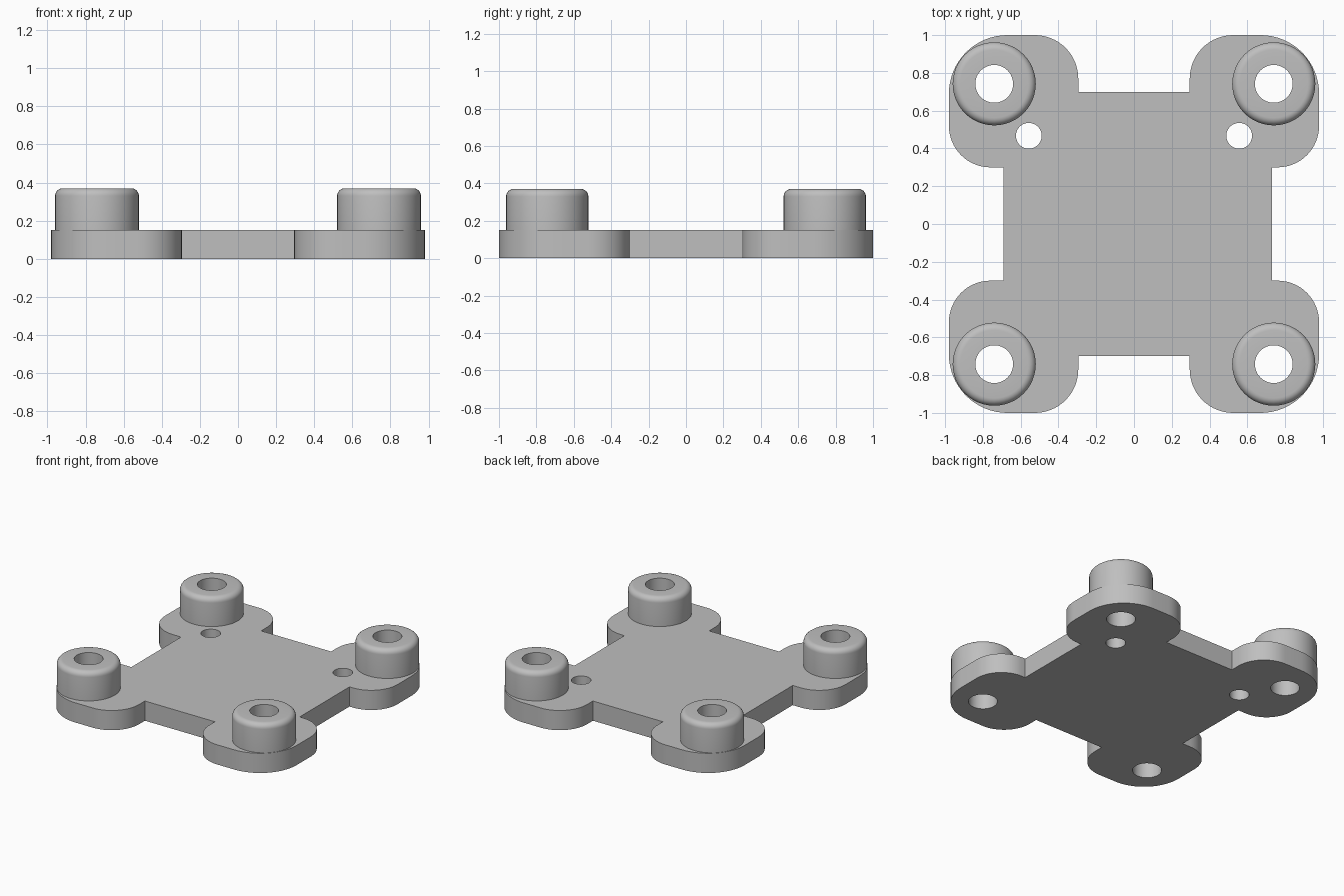
import bpy, bmesh
from math import pi, sin, cos, radians

cube = bpy.data.objects.get("Cube")
if cube:
    bpy.data.objects.remove(cube, do_unlink=True)

PLATE_TOP, BOSS_TOP = 0.15, 0.37
BOSS_X, BOSS_Y, BOSS_R, BORE_R = 0.74, 0.742, 0.22, 0.10
PIN_X, PIN_Y, PIN_R = 0.557, 0.467, 0.068

grey = bpy.data.materials.new("plain grey")
grey.use_nodes = True
colour = (0.52, 0.52, 0.52, 1)
grey.diffuse_color = colour
grey.node_tree.nodes["Principled BSDF"].inputs["Base Color"].default_value = colour


def make_object(name, bm):
    bmesh.ops.recalc_face_normals(bm, faces=bm.faces)
    mesh = bpy.data.meshes.new(name)
    bm.to_mesh(mesh)
    bm.free()
    mesh.materials.append(grey)
    obj = bpy.data.objects.new(name, mesh)
    bpy.context.collection.objects.link(obj)
    return obj


def select(obj):
    bpy.ops.object.select_all(action='DESELECT')
    obj.select_set(True)
    bpy.context.view_layer.objects.active = obj


def arc(cx, cy, r, start, end, steps=16):
    angles = [radians(start + (end - start) * i / steps) for i in range(steps + 1)]
    return [(cx + r * cos(a), cy + r * sin(a)) for a in angles]


def lobe(body_x):
    """Rounded corner ear, counter-clockwise from the side notch to the end notch."""
    return ([(body_x, 0.30)]
            + arc(0.76, 0.52, 0.22, -90, 0)
            + arc(0.67, 0.69, 0.31, 0, 90)
            + arc(0.525, 0.77, 0.23, 90, 180)
            + [(0.295, 0.70)])


# Base plate outline: four ears around a slightly offset body
right, left = lobe(0.73), lobe(0.69)
outline = (right
           + [(-x, y) for x, y in reversed(left)]
           + [(-x, -y) for x, y in left]
           + [(x, -y) for x, y in reversed(right)])
bm = bmesh.new()
face = bm.faces.new([bm.verts.new((x, y, 0)) for x, y in outline])
ring = bmesh.ops.extrude_face_region(bm, geom=[face])["geom"]
bmesh.ops.translate(bm, vec=(0, 0, PLATE_TOP),
                    verts=[v for v in ring if isinstance(v, bmesh.types.BMVert)])
plate = make_object("base_plate", bm)

# Through holes: four boss bores and two pin holes
holes = [(sx * BOSS_X, sy * BOSS_Y, BORE_R) for sx in (-1, 1) for sy in (-1, 1)]
holes += [(sx * PIN_X, PIN_Y, PIN_R) for sx in (-1, 1)]
bm = bmesh.new()
for x, y, r in holes:
    drill = bmesh.ops.create_cone(bm, cap_ends=True, segments=48,
                                  radius1=r, radius2=r, depth=1)
    bmesh.ops.translate(bm, verts=drill["verts"], vec=(x, y, 0))
cutter = make_object("hole_cutter", bm)
cutter.hide_render = True
cut = plate.modifiers.new("holes", 'BOOLEAN')
cut.operation, cut.solver, cut.object = 'DIFFERENCE', 'EXACT', cutter
select(plate)
bpy.ops.object.modifier_apply(modifier=cut.name)
bpy.data.objects.remove(cutter, do_unlink=True)
bpy.ops.object.shade_smooth_by_angle(angle=radians(30))


# Bosses: lathed sleeves with a rounded top rim
def boss(name, x, y):
    fillet = 0.04
    profile = ([(BOSS_R, PLATE_TOP)]
               + arc(BOSS_R - fillet, BOSS_TOP - fillet, fillet, 0, 90, 6)
               + [(BORE_R, BOSS_TOP), (BORE_R, PLATE_TOP)])
    bm = bmesh.new()
    verts = [bm.verts.new((r, 0, z)) for r, z in profile]
    edges = [bm.edges.new(pair) for pair in zip(verts, verts[1:])]
    bmesh.ops.spin(bm, geom=verts + edges, cent=(0, 0, 0), axis=(0, 0, 1),
                   angle=2 * pi, steps=48, use_merge=True)
    bmesh.ops.remove_doubles(bm, verts=bm.verts, dist=0.0001)
    obj = make_object(name, bm)
    obj.location = (x, y, 0)
    select(obj)
    bpy.ops.object.shade_smooth_by_angle(angle=radians(30))


for y_name, sy in (("front", -1), ("back", 1)):
    for x_name, sx in (("right", -1), ("left", 1)):
        boss(f"{y_name}_{x_name}_boss", sx * BOSS_X, sy * BOSS_Y)
